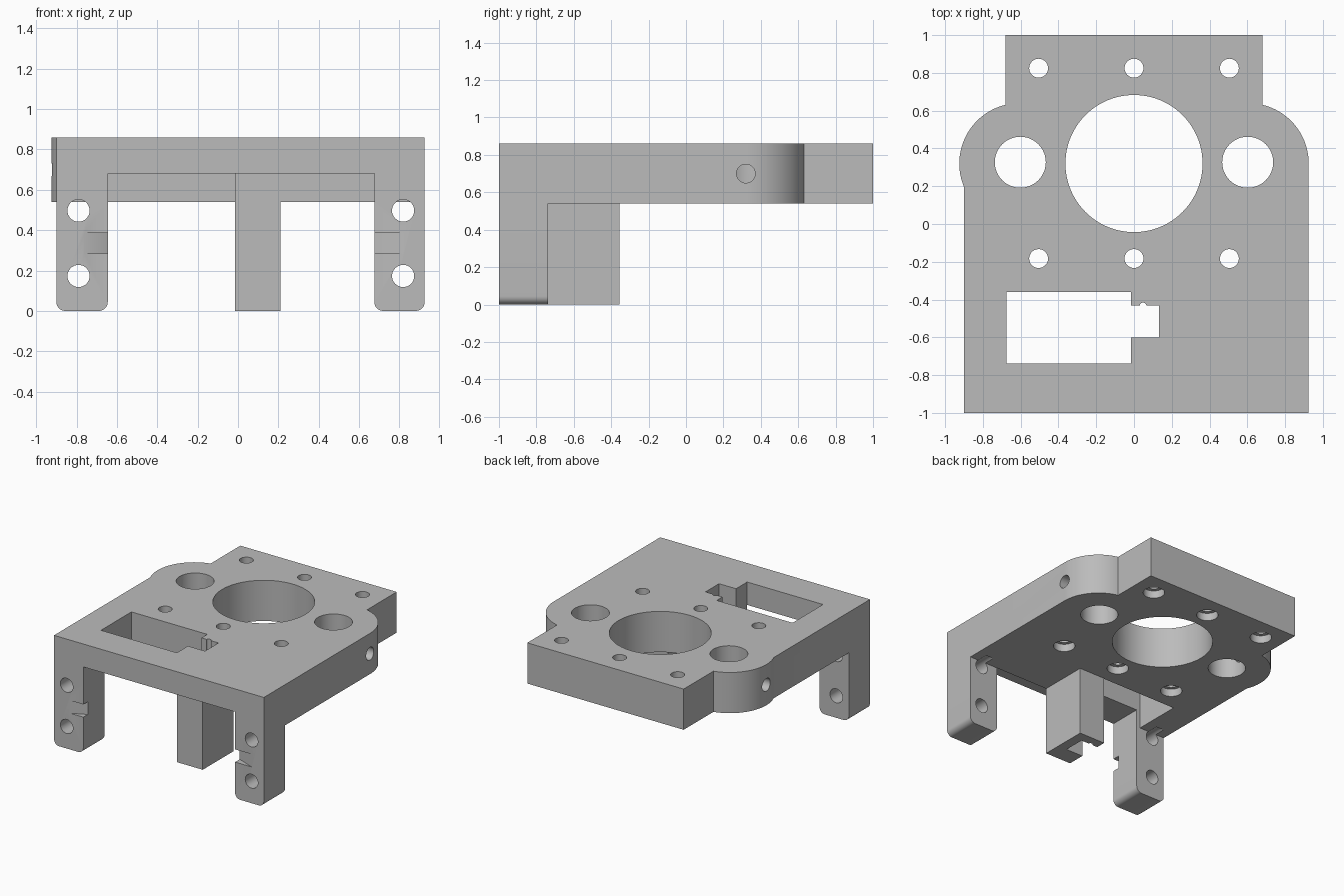
import bpy, bmesh
from math import pi, cos, sin, atan2, radians

cube = bpy.data.objects.get("Cube")
if cube:
    bpy.data.objects.remove(cube, do_unlink=True)

grey = bpy.data.materials.new("plain grey")
grey.use_nodes = True
grey.diffuse_color = (0.5, 0.5, 0.5, 1)
grey.node_tree.nodes["Principled BSDF"].inputs["Base Color"].default_value = (0.5, 0.5, 0.5, 1)


def prism(name, pts, axis, lo, hi):
    """Extrude a 2D profile along an axis."""
    place = {"x": lambda u, v, w: (w, u, v),
             "y": lambda u, v, w: (u, w, v),
             "z": lambda u, v, w: (u, v, w)}[axis]
    bm = bmesh.new()
    rings = [[bm.verts.new(place(u, v, w)) for u, v in pts] for w in (lo, hi)]
    bm.faces.new(rings[0])
    bm.faces.new(rings[1])
    n = len(pts)
    for i in range(n):
        j = (i + 1) % n
        bm.faces.new((rings[0][i], rings[0][j], rings[1][j], rings[1][i]))
    bmesh.ops.recalc_face_normals(bm, faces=bm.faces)
    mesh = bpy.data.meshes.new(name)
    bm.to_mesh(mesh)
    bm.free()
    mesh.materials.append(grey)
    ob = bpy.data.objects.new(name, mesh)
    bpy.context.collection.objects.link(ob)
    return ob


def arc(cx, cy, r, a, b, n):
    return [(cx + r * cos(a + (b - a) * i / n), cy + r * sin(a + (b - a) * i / n))
            for i in range(n + 1)]


def rod(name, cx, cy, r, axis, lo, hi, n=32):
    return prism(name, arc(cx, cy, r, 0, 2 * pi, n)[:-1], axis, lo, hi)


def box(name, x0, x1, y0, y1, z0, z1):
    return prism(name, [(x0, y0), (x1, y0), (x1, y1), (x0, y1)], "z", z0, z1)


def combine(body, other, operation):
    """Apply a boolean, then drop the helper."""
    other.hide_render = True
    mod = body.modifiers.new("combine", "BOOLEAN")
    mod.operation, mod.solver, mod.object = operation, "EXACT", other
    bpy.context.view_layer.objects.active = body
    bpy.ops.object.modifier_apply(modifier=mod.name)
    bpy.data.objects.remove(other, do_unlink=True)


BOTTOM, TOP = 0.54, 0.86
LEFT, RIGHT = 0.925, -0.9
EAR_X, EAR_Y, EAR_R = 0.605, 0.32, 0.32


# Plate with rounded ears and a narrower rear
def ear_angle(y_sign, dx):
    return atan2(y_sign * (EAR_R ** 2 - dx ** 2) ** 0.5, dx)


start = ear_angle(1, 0.075)
low = ear_angle(-1, 0.295)
outline = [(RIGHT, -1), (LEFT, -1), (LEFT, EAR_Y)]
outline += arc(EAR_X, EAR_Y, EAR_R, 0, start, 24)[1:]
outline += [(0.68, 1), (-0.68, 1)]
outline += arc(-EAR_X, EAR_Y, EAR_R, pi - start, pi - low, 36)
body = prism("motor_mount_bracket", outline, "z", BOTTOM, TOP)

# Underside recess between the legs
combine(body, box("recess", -0.645, 0.675, -1.1, -0.738, 0.4, 0.68), "DIFFERENCE")

# Front legs with rounded feet
for x0, x1 in ((RIGHT, -0.645), (0.675, LEFT)):
    r = 0.045
    foot = arc(x0 + r, r, r, pi, 1.5 * pi, 8) + arc(x1 - r, r, r, 1.5 * pi, 2 * pi, 8)
    leg = prism("leg", foot + [(x1, BOTTOM), (x0, BOTTOM)], "y", -1, -0.738)
    combine(body, leg, "UNION")

# Support post behind the recess
combine(body, box("post", -0.015, 0.21, -0.738, -0.355, 0, BOTTOM), "UNION")

# Rectangular window, post channel and its wire groove
combine(body, box("window", -0.675, -0.015, -0.738, -0.36, 0.3, 1), "DIFFERENCE")
combine(body, box("channel", -0.03, 0.133, -0.6, -0.432, -0.1, 1), "DIFFERENCE")
combine(body, rod("groove", 0.048, -0.434, 0.018, "z", -0.1, 1, 16), "DIFFERENCE")

# Large centre bore
combine(body, rod("centre_bore", 0, EAR_Y, 0.363, "z", 0.4, 1, 96), "DIFFERENCE")

# Ear bores with a set screw hole from each side
for s in (-1, 1):
    combine(body, rod("ear_bore", s * 0.602, 0.327, 0.135, "z", 0.4, 1, 48), "DIFFERENCE")
    lo, hi = sorted((s * 0.62, s * 1.0))
    combine(body, rod("set_screw", EAR_Y, 0.7, 0.05, "x", lo, hi), "DIFFERENCE")

# Six mounting holes, counterbored from below
for x in (-0.505, 0, 0.505):
    for y in (-0.183, 0.825):
        combine(body, rod("screw_hole", x, y, 0.05, "z", 0.4, 1), "DIFFERENCE")
        combine(body, rod("counterbore", x, y, 0.078, "z", 0.4, 0.6), "DIFFERENCE")

# Leg screw holes and tapered slots on the inner front edges
for hole_x, outer, inner in ((-0.79, -0.76, -0.645), (0.818, 0.82, 0.675)):
    for z in (0.173, 0.497):
        combine(body, rod("leg_hole", hole_x, z, 0.055, "y", -1.1, -0.65), "DIFFERENCE")
    side = 0.02 if inner < 0 else -0.02
    wedge = [(outer, -1.0), (outer, -1.05), (inner + side, -1.05), (inner + side, -0.935)]
    combine(body, prism("slot", wedge, "z", 0.285, 0.385), "DIFFERENCE")

# Smooth bores, crisp edges
for ob in bpy.context.selected_objects:
    ob.select_set(False)
body.select_set(True)
bpy.context.view_layer.objects.active = body
bpy.ops.object.shade_smooth_by_angle(angle=radians(30))
